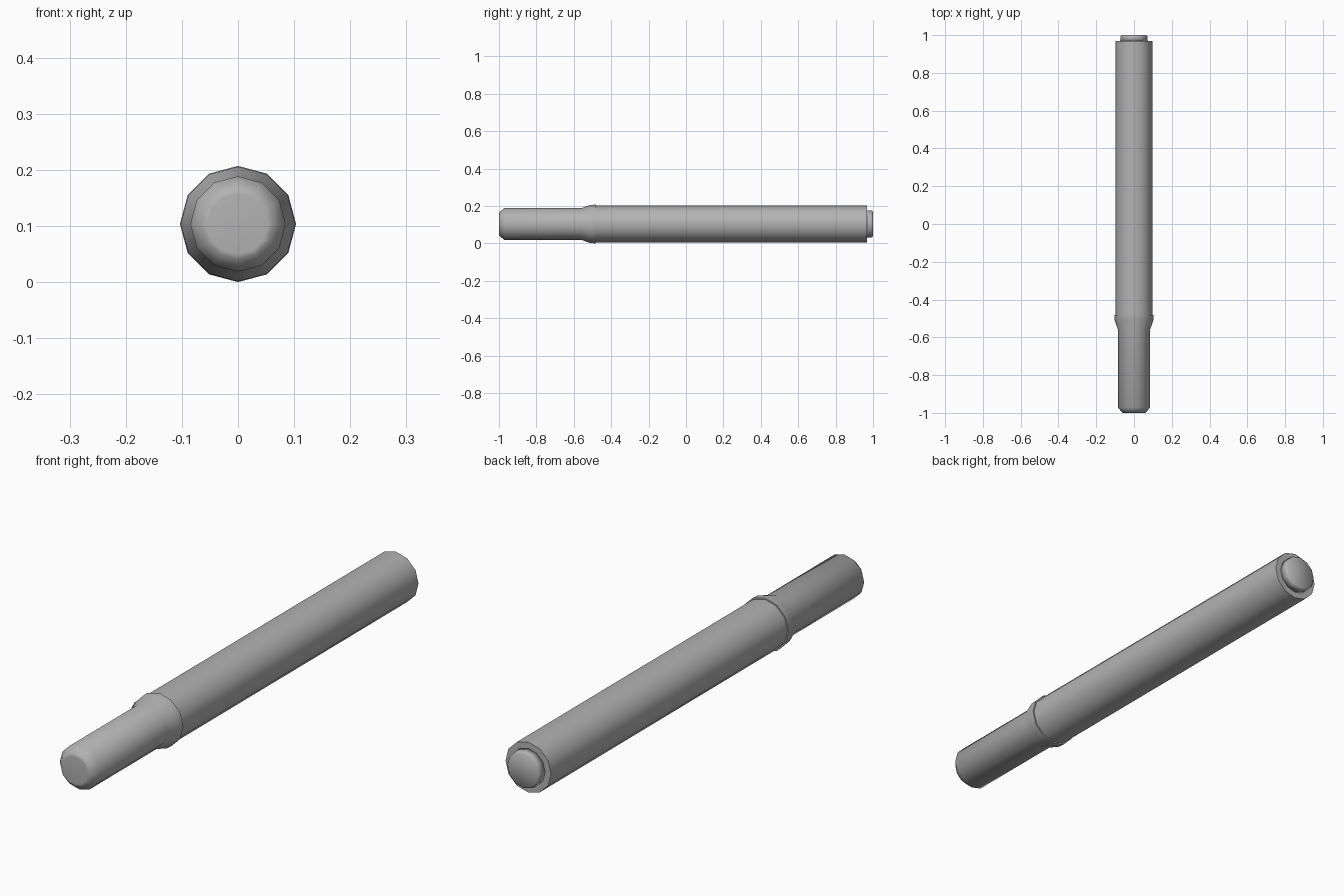
import bpy, bmesh, math

if "Cube" in bpy.data.objects:
    bpy.data.objects.remove(bpy.data.objects["Cube"])

SIDES = 12
CENTRE_Z = 0.1035

grey = bpy.data.materials.new("dark_grey")
grey.diffuse_color = (0.45, 0.45, 0.45, 1)
grey.use_nodes = True
grey.node_tree.nodes["Principled BSDF"].inputs["Base Color"].default_value = grey.diffuse_color


def lathe(name, profile, angle=40):
    """Revolve (y, radius) points about the long axis and cap both ends."""
    bm = bmesh.new()
    rings = []
    for y, r in profile:
        ring = []
        for i in range(SIDES):
            a = 2 * math.pi * i / SIDES
            ring.append(bm.verts.new((r * math.sin(a), y, CENTRE_Z + r * math.cos(a))))
        rings.append(ring)
    for a, b in zip(rings, rings[1:]):
        for i in range(SIDES):
            j = (i + 1) % SIDES
            bm.faces.new((a[i], a[j], b[j], b[i]))
    bm.faces.new(rings[0])
    bm.faces.new(rings[-1])
    bmesh.ops.recalc_face_normals(bm, faces=bm.faces)
    mesh = bpy.data.meshes.new(name)
    bm.to_mesh(mesh)
    bm.free()
    mesh.materials.append(grey)
    obj = bpy.data.objects.new(name, mesh)
    bpy.context.collection.objects.link(obj)
    bpy.ops.object.select_all(action='DESELECT')
    obj.select_set(True)
    bpy.context.view_layer.objects.active = obj
    bpy.ops.object.shade_smooth_by_angle(angle=math.radians(angle))
    return obj


# Narrow front section with chamfered tip and flared collar
lathe("front_grip", [(-1.0, 0.054), (-0.999, 0.062), (-0.972, 0.085), (-0.56, 0.085),
                     (-0.51, 0.102), (-0.483, 0.1035)], 60)

# Long main tube
lathe("main_tube", [(-0.483, 0.098), (0.968, 0.098)])

# Rounded button at the back end, smooth all over
lathe("end_button", [(0.968, 0.073), (0.995, 0.071), (1.0, 0.066)], 180)
